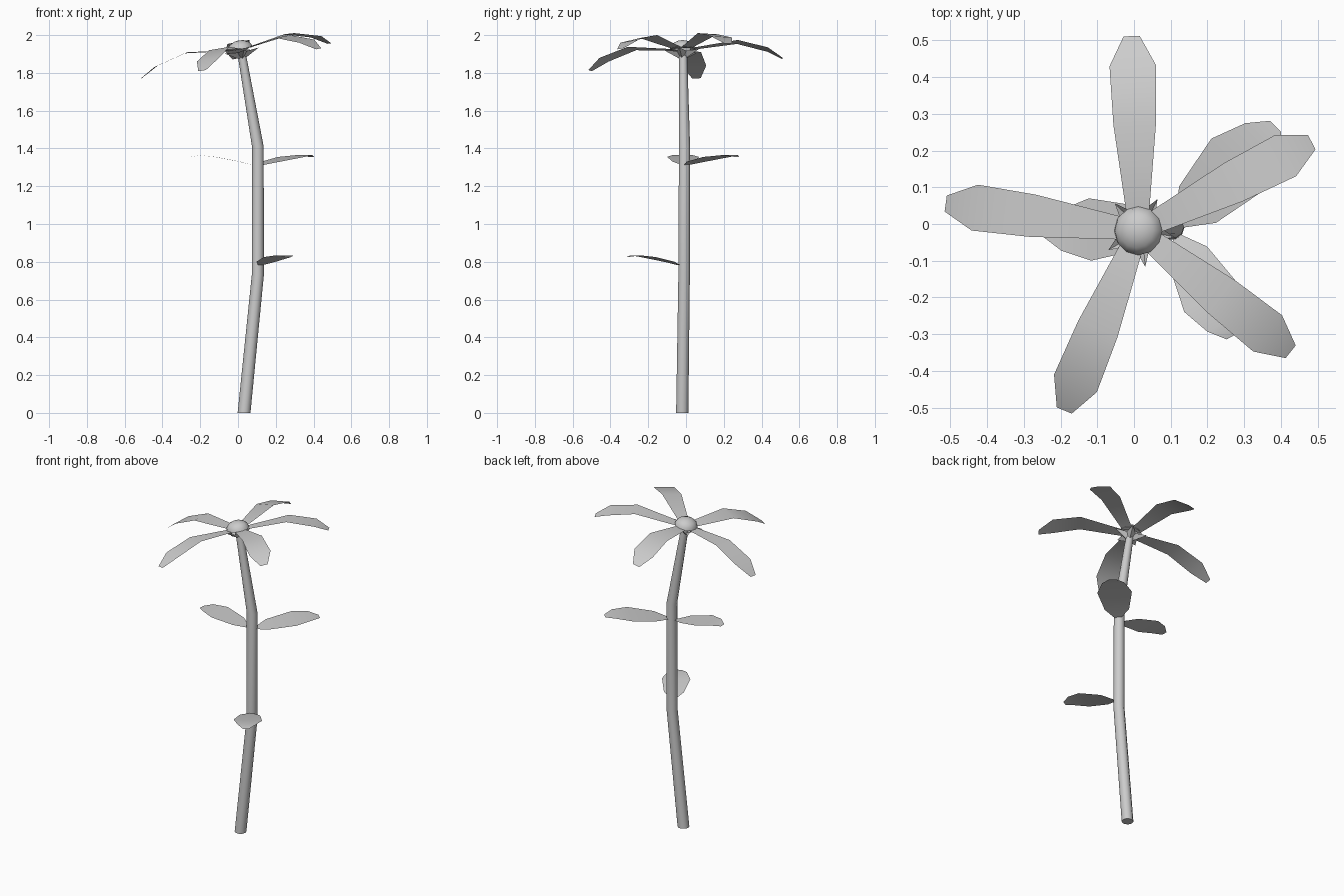
import bpy, bmesh
from math import radians, sin, cos, pi, atan
from mathutils import Vector, Matrix

cube = bpy.data.objects.get("Cube")
if cube:
    bpy.data.objects.remove(cube, do_unlink=True)

grey = bpy.data.materials.new("plain grey")
grey.use_nodes = True
grey.diffuse_color = (0.6, 0.6, 0.6, 1)
grey.node_tree.nodes["Principled BSDF"].inputs["Base Color"].default_value = (0.6, 0.6, 0.6, 1)

HEAD = Vector((0.012, -0.018, 1.925))   # middle of the flower head
SLOPE_X, SLOPE_Y = 0.18, 0.03           # tilt of the flower head


def finish(name, bm, angle=40):
    mesh = bpy.data.meshes.new(name)
    bm.to_mesh(mesh)
    bm.free()
    mesh.materials.append(grey)
    obj = bpy.data.objects.new(name, mesh)
    bpy.context.collection.objects.link(obj)
    bpy.ops.object.select_all(action="DESELECT")
    obj.select_set(True)
    bpy.context.view_layer.objects.active = obj
    bpy.ops.object.shade_smooth_by_angle(angle=radians(angle))
    return obj


def blade(name, origin, angle, rows, slope=(0, 0)):
    """Thin sheet along a direction; rows hold distance, half width, height."""
    bm = bmesh.new()
    out = Vector((cos(radians(angle)), sin(radians(angle)), 0))
    side = Vector((-out.y, out.x, 0))
    last = None
    for dist, half, height in rows:
        pair = []
        for s in (1, -1):
            p = out * dist + side * half * s
            p.z = height + p.x * slope[0] + p.y * slope[1]
            pair.append(bm.verts.new(Vector(origin) + p))
        if last:
            bm.faces.new((last[0], last[1], pair[1], pair[0]))
        last = pair
    return finish(name, bm)


def tube(name, path, sides=10):
    """Bent stem with horizontal rings; path holds x, y, z, radius."""
    bm = bmesh.new()
    rings = []
    for x, y, z, r in path:
        rings.append([bm.verts.new((x + r * cos(2 * pi * i / sides),
                                    y + r * sin(2 * pi * i / sides), z))
                      for i in range(sides)])
    for low, high in zip(rings, rings[1:]):
        for i in range(sides):
            j = (i + 1) % sides
            bm.faces.new((low[i], low[j], high[j], high[i]))
    bm.faces.new(rings[0][::-1])
    bm.faces.new(rings[-1])
    return finish(name, bm)


# Stem
tube("stem", [(0.032, -0.02, 0, 0.034), (0.105, -0.01, 0.73, 0.032),
              (0.105, -0.008, 1.41, 0.031), (0.018, -0.015, 1.91, 0.022)])

# Petals
petal = [(0.04, 0.03, 0.0), (0.29, 0.058, 0.032), (0.45, 0.063, -0.012), (0.53, 0.022, -0.062)]
for n, angle in enumerate((92, 27, -38.5, -112.4, 172)):
    blade(f"petal_{n + 1}", HEAD, angle, petal, (SLOPE_X, SLOPE_Y))

# Leaves
leaf = [(0, 0.008, 0), (0.07, 0.06, 0.02), (0.2, 0.085, 0.045), (0.28, 0.055, 0.054), (0.325, 0.018, 0.046)]
for name, origin, angle, size in (("leaf_right", (0.08, -0.008, 1.31), 182, 1.0),
                                  ("leaf_left", (0.115, -0.005, 1.31), 45, 1.18),
                                  ("leaf_low", (0.115, -0.03, 0.78), -61, 0.97)):
    blade(name, origin, angle, [(d * size, w * size, h) for d, w, h in leaf])

# Domed flower centre
tilt = Matrix.Rotation(-atan(SLOPE_X), 4, "Y")
bm = bmesh.new()
bmesh.ops.create_uvsphere(bm, u_segments=12, v_segments=8, radius=1)
bmesh.ops.delete(bm, geom=[v for v in bm.verts if v.co.z < -0.1], context="VERTS")
bmesh.ops.transform(bm, verts=bm.verts,
                    matrix=Matrix.Translation(HEAD) @ tilt @ Matrix.Diagonal((0.067, 0.067, 0.048, 1)))
finish("flower_centre", bm, 60)

# Pointed sepals beneath the petals
bm = bmesh.new()
star = []
for angle in (59, 132, 212, 280, 350):
    for offset, radius, height in ((0, 0.1, -0.008), (36, 0.045, -0.015)):
        a = radians(angle + offset)
        star.append(bm.verts.new((radius * cos(a), radius * sin(a), height)))
base = bm.verts.new((0, 0, -0.06))
for i, v in enumerate(star):
    bm.faces.new((star[(i + 1) % len(star)], v, base))
bmesh.ops.transform(bm, verts=bm.verts, matrix=Matrix.Translation(HEAD) @ tilt)
finish("sepals", bm, 20)
